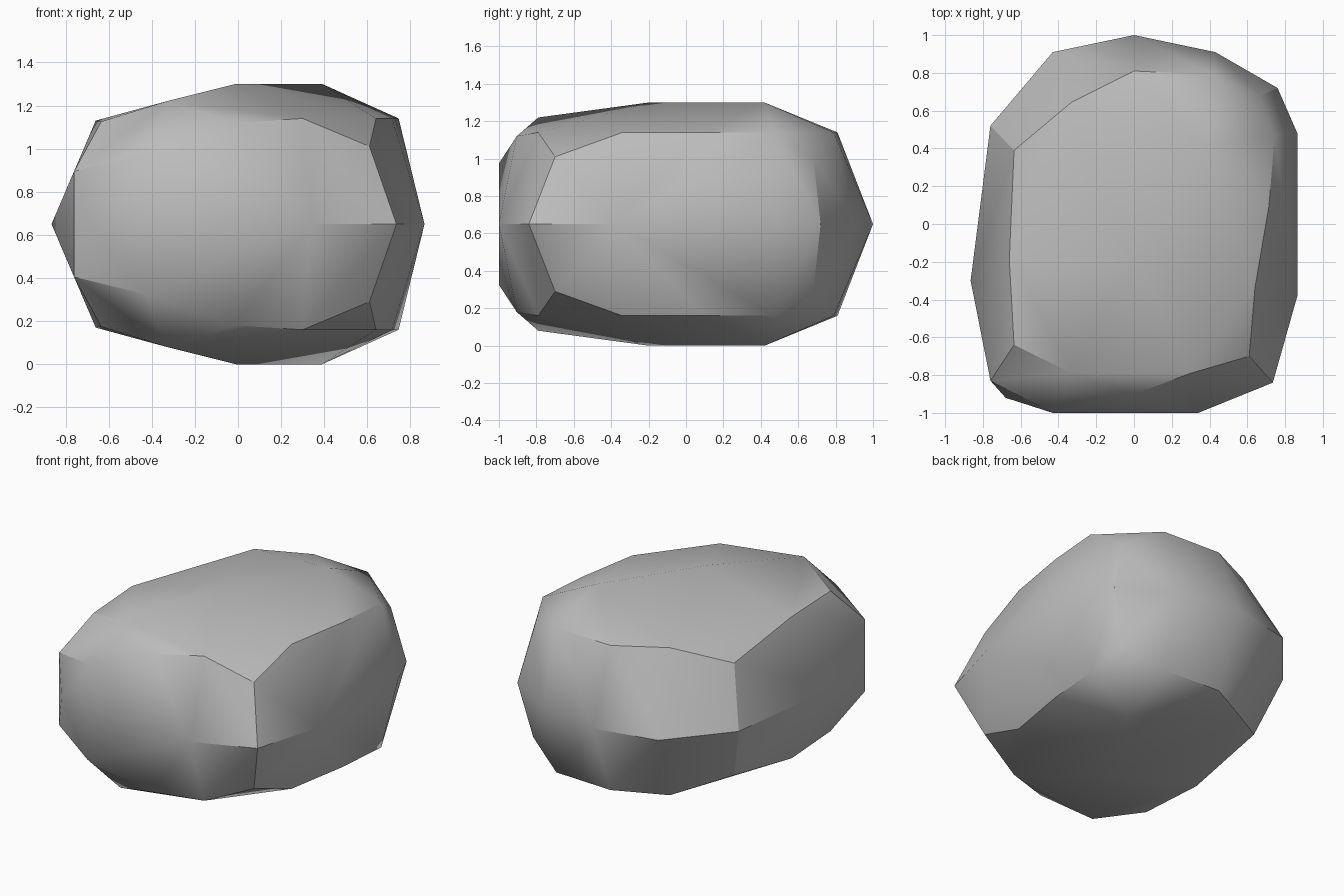
import bpy
import bmesh
from math import radians

default_cube = bpy.data.objects.get("Cube")
if default_cube:
    bpy.data.objects.remove(default_cube, do_unlink=True)

MID = 0.65  # height of the widest ring; the stone is mirrored above and below it


def make_material(name, colour):
    material = bpy.data.materials.new(name)
    material.use_nodes = True
    material.diffuse_color = colour
    material.node_tree.nodes["Principled BSDF"].inputs["Base Color"].default_value = colour
    return material


def mirrored(points):
    """Return points given as x, y, rise above the middle, with their copies below it."""
    return [(x, y, MID + side * rise) for x, y, rise in points for side in (1, -1)]


# Widest ring around the middle, counter-clockwise from the back
girdle = [
    (0, 1), (-0.43, 0.91), (-0.76, 0.52), (-0.865, -0.3), (-0.68, -0.92),
    (0.34, -1), (0.735, -0.84), (0.865, -0.38), (0.865, 0.48), (0.76, 0.72), (0.43, 0.91),
]

# Rim where the sides break into the top, in the same order
rim = [
    (0, 0.81, 0.49), (-0.33, 0.645, 0.5), (-0.635, 0.39, 0.38), (-0.66, -0.19, 0.48),
    (-0.635, -0.64, 0.475), (-0.33, -0.79, 0.57), (-0.01, -0.905, 0.47), (0.3, -0.79, 0.49),
    (0.61, -0.7, 0.36), (0.64, -0.34, 0.49), (0.715, 0.1, 0.49), (0.745, 0.47, 0.49),
    (0.67, 0.68, 0.36), (0.42, 0.79, 0.49),
]

# High points of the top, and the blunt front corner
crests = [(-0.01, -0.2, 0.65), (0.39, 0.42, 0.65)]
front_bulge = [(-0.43, -1, 0.325), (-0.76, -0.83, 0.245)]

# Wrap the rings in one faceted skin
bm = bmesh.new()
for point in [(x, y, MID) for x, y in girdle] + mirrored(rim + crests + front_bulge):
    bm.verts.new(point)
hull = bmesh.ops.convex_hull(bm, input=bm.verts)
spare = [item for item in hull["geom_interior"] if isinstance(item, bmesh.types.BMVert)]
bmesh.ops.delete(bm, geom=spare, context="VERTS")
bmesh.ops.recalc_face_normals(bm, faces=bm.faces)

mesh = bpy.data.meshes.new("boulder")
bm.to_mesh(mesh)
bm.free()
mesh.materials.append(make_material("stone grey", (0.5, 0.5, 0.5, 1)))

boulder = bpy.data.objects.new("boulder", mesh)
bpy.context.collection.objects.link(boulder)

# Soft facets with crisp breaks at the rim and girdle
bpy.ops.object.select_all(action="DESELECT")
boulder.select_set(True)
bpy.context.view_layer.objects.active = boulder
bpy.ops.object.shade_smooth_by_angle(angle=radians(30))
